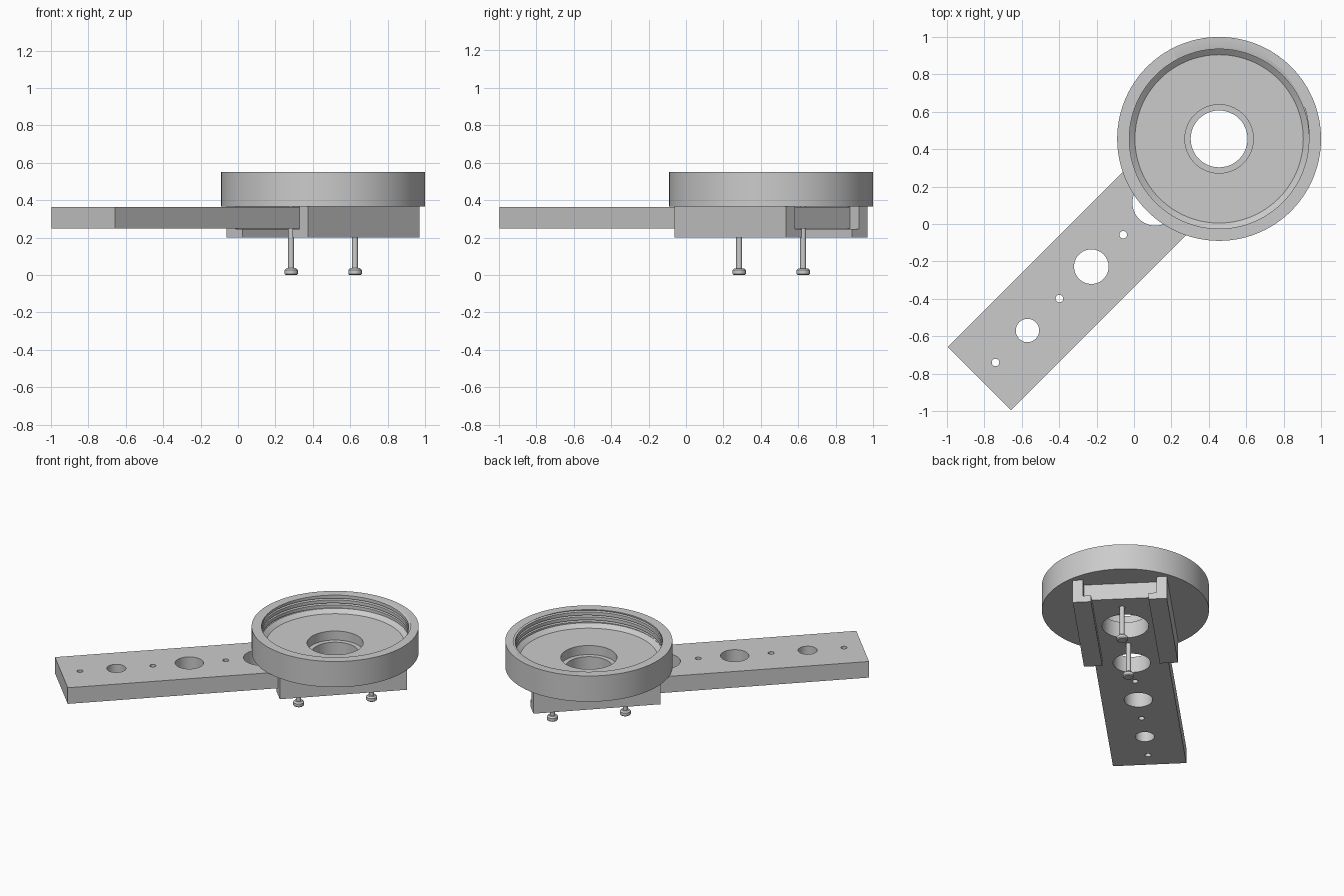
import bpy, bmesh
from math import pi, cos, sin, radians
from mathutils import Matrix

old = bpy.data.objects.get("Cube")
if old:
    bpy.data.objects.remove(old, do_unlink=True)

grey = bpy.data.materials.new("plain grey")
grey.use_nodes = True
grey.diffuse_color = (0.6, 0.6, 0.6, 1)
grey.node_tree.nodes["Principled BSDF"].inputs["Base Color"].default_value = (0.6, 0.6, 0.6, 1)

CENTRE = 0.455                     # x and y of the cup axis
MID = CENTRE * 2 ** 0.5            # same point measured along the arm
DIAGONAL = Matrix.Rotation(radians(45), 4, 'Z')
BASE, TOP = 0.365, 0.55            # cup underside and rim


def finish(bm, name, matrix=DIAGONAL):
    """Turn a bmesh into a placed, shaded object."""
    bmesh.ops.remove_doubles(bm, verts=bm.verts, dist=1e-5)
    bmesh.ops.recalc_face_normals(bm, faces=bm.faces)
    mesh = bpy.data.meshes.new(name)
    bm.to_mesh(mesh)
    bm.free()
    mesh.materials.append(grey)
    obj = bpy.data.objects.new(name, mesh)
    bpy.context.collection.objects.link(obj)
    obj.matrix_world = matrix
    smooth(obj)
    return obj


def smooth(obj):
    bpy.ops.object.select_all(action='DESELECT')
    obj.select_set(True)
    bpy.context.view_layer.objects.active = obj
    bpy.ops.object.shade_smooth_by_angle(angle=radians(30))


def revolve(bm, profile, steps, closed=False):
    """Sweep profile(angle) -> [(radius, z)] around the z axis."""
    rings = []
    for i in range(steps + 1):
        a = 2 * pi * i / steps
        rings.append([bm.verts.new((r * cos(a), r * sin(a), z)) for r, z in profile(a)])
    count = len(rings[0])
    for a, b in zip(rings, rings[1:]):
        for j in range(count if closed else count - 1):
            k = (j + 1) % count
            bm.faces.new((a[j], b[j], b[k], a[k]))
    bmesh.ops.remove_doubles(bm, verts=bm.verts, dist=1e-5)


def prism(bm, outline, start, end):
    """Extrude a (y, z) outline along x."""
    face = bm.faces.new([bm.verts.new((start, y, z)) for y, z in outline])
    ext = bmesh.ops.extrude_face_region(bm, geom=[face])["geom"]
    bmesh.ops.translate(bm, vec=(end - start, 0, 0),
                        verts=[v for v in ext if isinstance(v, bmesh.types.BMVert)])


# Round cup with a helical groove inside its wall
PITCH, GROOVE, THREAD_END = 0.035, 0.035 / 3, 0.455


def cup_profile(angle):
    points = [(0.183, BASE), (0.545, BASE), (0.545, TOP)]
    for turn in range(4):
        upper = TOP + PITCH * (angle / (2 * pi) - turn)
        for z in (upper, upper - GROOVE / 2, upper - GROOVE):
            z = min(TOP, max(THREAD_END, z))
            depth = max(0, 1 - abs(z - upper + GROOVE / 2) / (GROOVE / 2))
            points.append((0.48 + 0.022 * depth, z))
    return points + [(0.48, THREAD_END), (0.45, 0.43), (0.183, 0.43)]


bm = bmesh.new()
revolve(bm, cup_profile, 120, closed=True)
finish(bm, "threaded_cup", Matrix.Translation((CENTRE, CENTRE, 0)))

# Two mirrored L-shaped rails under the cup
for side, label in ((1, "left"), (-1, "right")):
    bm = bmesh.new()
    outline = [(0.308, 0.2), (0.308, BASE), (0.242, BASE),
               (0.242, 0.246), (0.188, 0.246), (0.188, 0.2)]
    prism(bm, [(side * y, z) for y, z in outline], MID - 0.421, MID + 0.421)
    finish(bm, label + "_rail")

# Sliding arm
bm = bmesh.new()
prism(bm, [(-0.24, 0.248), (0.24, 0.248), (0.24, 0.364), (-0.24, 0.364)], -1.17, 1.0)
arm = finish(bm, "sliding_arm")

# Row of alternating small and growing large holes through the arm
bm = bmesh.new()
STEP = 0.2415
radii = [0.152, 0.02, 0.122, 0.02, 0.0925, 0.02, 0.0625, 0.02]
for i, radius in enumerate([0.02] + radii):
    place = Matrix.Translation((MID - STEP * (i - 1), 0, 0.3))
    bmesh.ops.create_cone(bm, cap_ends=True, segments=48, radius1=radius, radius2=radius,
                          depth=0.4, matrix=place)
cutter = finish(bm, "hole_cutter")
cutter.hide_render = True
cut = arm.modifiers.new("holes", 'BOOLEAN')
cut.operation, cut.solver, cut.object = 'DIFFERENCE', 'EXACT', cutter
bpy.context.view_layer.objects.active = arm
bpy.ops.object.modifier_apply(modifier=cut.name)
bpy.data.objects.remove(cutter, do_unlink=True)
smooth(arm)

# Two screws hanging from the small holes beside the cup axis
for offset, label in ((-STEP, "inner"), (STEP, "outer")):
    bm = bmesh.new()
    shape = [(0, 0), (0.03, 0), (0.036, 0.006), (0.036, 0.026), (0.026, 0.036),
             (0.016, 0.036), (0.016, BASE), (0, BASE)]
    revolve(bm, lambda a: shape, 32)
    finish(bm, label + "_screw", DIAGONAL @ Matrix.Translation((MID + offset, 0, 0)))
